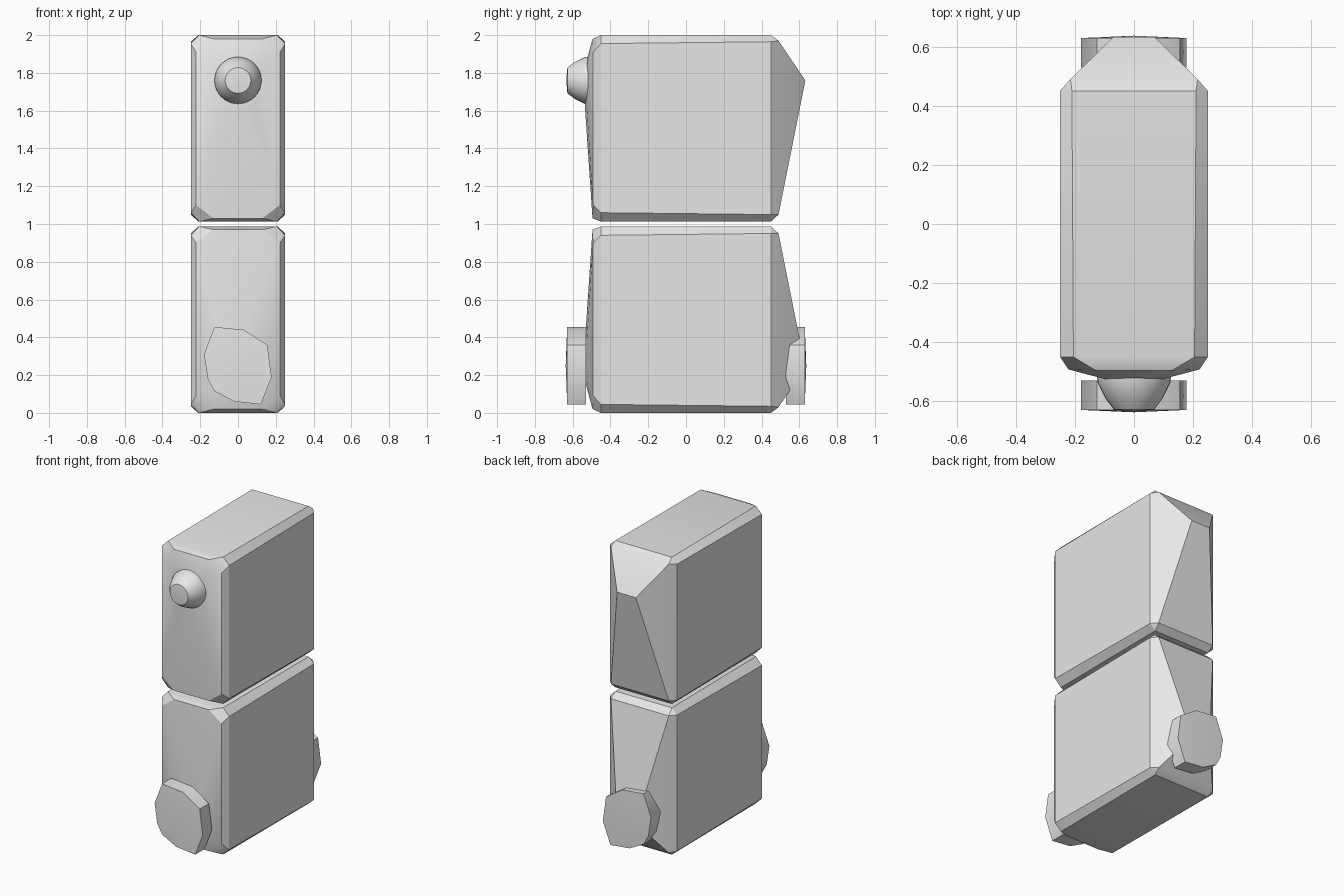
import bpy, bmesh, math

if "Cube" in bpy.data.objects:
    bpy.data.objects.remove(bpy.data.objects["Cube"])

grey = bpy.data.materials.new("plain grey")
grey.diffuse_color = (0.8, 0.8, 0.8, 1)
grey.use_nodes = True
grey.node_tree.nodes["Principled BSDF"].inputs["Base Color"].default_value = grey.diffuse_color


def finish(name, bm, angle):
    bmesh.ops.recalc_face_normals(bm, faces=bm.faces)
    mesh = bpy.data.meshes.new(name)
    bm.to_mesh(mesh)
    bm.free()
    mesh.materials.append(grey)
    ob = bpy.data.objects.new(name, mesh)
    bpy.context.collection.objects.link(ob)
    bpy.ops.object.select_all(action='DESELECT')
    ob.select_set(True)
    bpy.context.view_layer.objects.active = ob
    bpy.ops.object.shade_smooth_by_angle(angle=math.radians(angle))


# Right half of the upper block: chamfered box, ridged back, bulged front
HALF = [
    (.25, .45, 1.05), (.25, .45, 1.965), (.25, -.45, 1.06), (.25, -.45, 1.955),
    (.21, .45, 1.013), (.21, .45, 2.0), (.205, -.45, 1.013), (.205, -.45, 2.0),
    (.215, .49, 1.05), (.215, .49, 1.97),
    (.07, .632, 1.76),
    (.222, -.492, 1.10), (.222, -.492, 1.91),
    (.13, -.495, 1.03), (.13, -.495, 1.98),
    (.10, -.524, 1.60), (.10, -.524, 1.84),
    (0, -.535, 1.62), (0, -.535, 1.83),
]


def block(name, flip):
    bm = bmesh.new()
    for x, y, z in HALF:
        z = 2 - z if flip else z
        for sx in ((1, -1) if x else (1,)):
            bm.verts.new((sx * x, y, z))
    bmesh.ops.convex_hull(bm, input=bm.verts)
    bmesh.ops.dissolve_limit(bm, angle_limit=math.radians(1),
                             verts=bm.verts, edges=bm.edges)
    finish(name, bm, 30)


block("upper_block", False)
block("lower_block", True)

# Tapered round knob on the upper front
bm = bmesh.new()
rings = []
for y, r in ((-.50, .125), (-.535, .124), (-.59, .097), (-.628, .068)):
    rings.append([bm.verts.new((r * math.cos(a), y, 1.76 + r * math.sin(a)))
                  for a in (math.tau * i / 32 for i in range(32))])
for a, b in zip(rings, rings[1:]):
    for i in range(32):
        j = (i + 1) % 32
        bm.faces.new((a[i], a[j], b[j], b[i]))
bm.faces.new(rings[0])
tip = bm.verts.new((0, -.634, 1.76))
for i in range(32):
    bm.faces.new((rings[-1][i], rings[-1][(i + 1) % 32], tip))
finish("front_knob", bm, 30)

# Irregular cut plates low on the front and back, with slightly domed faces
OUTLINE = [(-.125, .455), (.03, .44), (.155, .36), (.178, .19), (.122, .045),
           (-.02, .06), (-.125, .115), (-.16, .18), (-.18, .31)]


def plate(name, side):
    bm = bmesh.new()
    inner = [bm.verts.new((x, side * .53, z)) for x, z in OUTLINE]
    outer = [bm.verts.new((x, side * .629, z)) for x, z in OUTLINE]
    mid = bm.verts.new((0, side * .637, .25))
    bm.faces.new(inner)
    n = len(OUTLINE)
    for i in range(n):
        j = (i + 1) % n
        bm.faces.new((inner[i], inner[j], outer[j], outer[i]))
        bm.faces.new((outer[i], outer[j], mid))
    finish(name, bm, 40)


plate("front_plate", -1)
plate("back_plate", 1)
